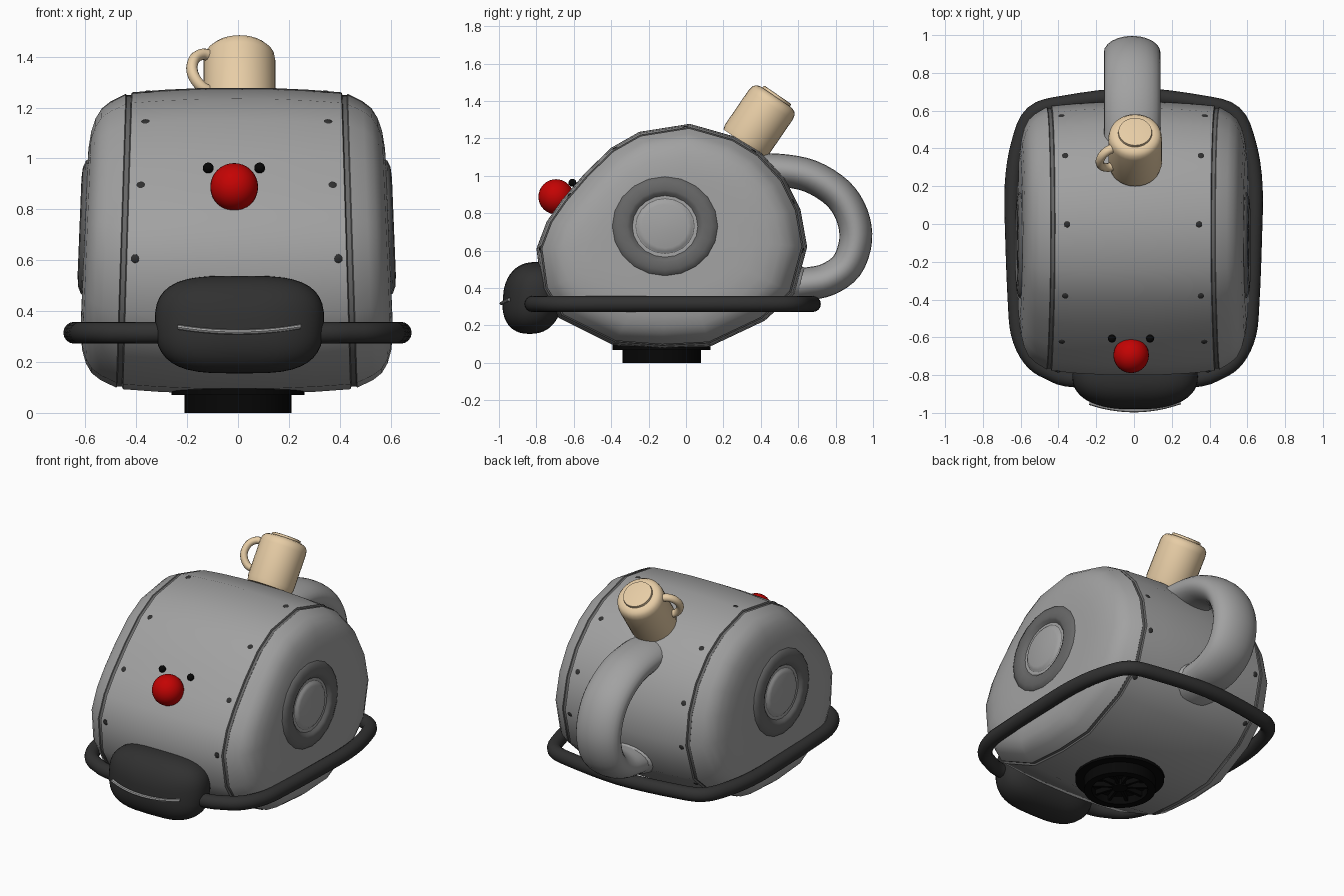
import bpy, bmesh, math
from mathutils import Vector, Matrix
from mathutils.bvhtree import BVHTree

if "Cube" in bpy.data.objects:
    bpy.data.objects.remove(bpy.data.objects["Cube"])


def mat(name, r, g, b):
    m = bpy.data.materials.new(name)
    m.diffuse_color = (r, g, b, 1)
    m.use_nodes = True
    m.node_tree.nodes["Principled BSDF"].inputs["Base Color"].default_value = m.diffuse_color
    return m


GREY = mat("body grey", .36, .36, .36)
MID = mat("mid grey", .135, .135, .135)
DARK = mat("dark rubber", .03, .03, .03)
BLACK = mat("black", .002, .002, .002)
RED = mat("red", .55, .001, .001)
TAN = mat("tan", .80, .61, .38)


def finish(bm, name, mats, angle=40, matrix=None):
    if matrix is not None:
        bm.transform(matrix)
    bmesh.ops.recalc_face_normals(bm, faces=bm.faces)
    me = bpy.data.meshes.new(name)
    bm.to_mesh(me)
    for m in mats:
        me.materials.append(m)
    me.shade_smooth()
    me.set_sharp_from_angle(angle=math.radians(angle))
    ob = bpy.data.objects.new(name, me)
    bpy.context.collection.objects.link(ob)
    return ob


def loft(rings, closed=False, caps=True):
    """Skin a list of closed rings; material index may be set by the caller."""
    bm = bmesh.new()
    vs = [[bm.verts.new(p) for p in r] for r in rings]
    n = len(vs[0])
    for i in range(len(vs) if closed else len(vs) - 1):
        a, b = vs[i], vs[(i + 1) % len(vs)]
        for j in range(n):
            k = (j + 1) % n
            bm.faces.new((a[j], a[k], b[k], b[j]))
    if caps and not closed:
        bm.faces.new(vs[0])
        bm.faces.new(vs[-1])
    return bm


def smooth_path(pts, closed, steps=4):
    """Catmull-Rom curve through the points."""
    p = [Vector(q) for q in pts]
    n, out = len(p), []
    at = lambda i: p[i % n] if closed else p[min(max(i, 0), n - 1)]
    for i in range(n if closed else n - 1):
        a, b, c, d = at(i - 1), at(i), at(i + 1), at(i + 2)
        for s in range(steps):
            t = s / steps
            out.append(.5 * (2 * b + (c - a) * t + (2 * a - 5 * b + 4 * c - d) * t * t
                             + (3 * b - a - 3 * c + d) * t ** 3))
    if not closed:
        out.append(p[-1])
    return out


def sweep(pts, normal, a, b, closed=False, sides=16):
    """Tube along a planar path: half-size a along the plane normal, b in the plane."""
    path = smooth_path(pts, closed)
    nrm, n, rings = Vector(normal).normalized(), len(path), []
    for i, p in enumerate(path):
        nxt = path[(i + 1) % n] if closed else path[min(i + 1, n - 1)]
        prv = path[i - 1] if closed or i else p
        side = (nxt - prv).normalized().cross(nrm).normalized()
        rings.append([p + nrm * a * math.cos(u) + side * b * math.sin(u)
                      for u in (math.tau * k / sides for k in range(sides))])
    return loft(rings, closed)


def lathe(profile, sides):
    """Revolve (radius, height) pairs around z."""
    return loft([[(max(r, .001) * math.cos(math.tau * k / sides),
                   max(r, .001) * math.sin(math.tau * k / sides), h) for k in range(sides)]
                 for r, h in profile])


# Body shell: side profile lofted across x, with grooved seams
PROFILE = [(.02, 1.278), (-.25, 1.235), (-.40, 1.15), (-.54, 1.015), (-.665, .87), (-.745, .755),
           (-.80, .61), (-.77, .39), (-.68, .24), (-.39, .095), (-.13, .075), (.13, .088),
           (.42, .225), (.58, .37), (.648, .62), (.612, .82), (.53, .985), (.40, 1.125), (.26, 1.21)]
HALF = [(.15, .998), (.30, .987), (.437, .970), (.441, .953), (.459, .953), (.463, .960), (.525, .91),
        (.56, .865), (.584, .80), (.60, .715), (.609, .60), (.61, .48)]
SHIFT = -.005
width = lambda z: 1.03 - .07 * z
rings = []
for x, s in [(-x, s) for x, s in reversed(HALF)] + [(0, 1)] + HALF:
    ring = []
    for y, z in PROFILE:
        y2, z2 = -.06 + (y + .06) * s, .68 + (z - .68) * s
        ring.append((x * width(z2) + SHIFT, y2, z2))
    rings.append(ring)
bm = loft(rings)
for f in bm.faces:
    c = f.calc_center_median()
    if .4375 < abs(c.x - SHIFT) / width(c.z) < .4625:
        f.material_index = 1
bmesh.ops.recalc_face_normals(bm, faces=bm.faces)
tree = BVHTree.FromBMesh(bm)
finish(bm, "body", [GREY, MID], 45)

# Screws on both edges of the middle panel
for y, z in [(-.38, 1.145), (-.645, .905), (-.79, .605), (0, 1.275), (.37, 1.14), (.60, .87),
             (.64, .60), (.52, .32)]:
    for s in (-1, 1):
        o = Vector((s * (.40 - .045 * (z - .6) / .6) + SHIFT, -.06, .68))
        hit, nrm, _, _ = tree.ray_cast(o, Vector((0, y + .06, z - .68)).normalized())
        m = Matrix.Translation(hit) @ nrm.to_track_quat('Z', 'Y').to_matrix().to_4x4()
        finish(lathe([(.017, -.01), (.017, .0), (.010, .004), (0, .004)], 12), "screw", [DARK], 40, m)

# Round side plates: dark ring with a light hub
for s in (-1, 1):
    bm = lathe([(.29, -.06), (.29, -.01), (.278, .008), (.25, .019), (.205, .023), (.19, .016),
                (.172, -.001), (.155, .003), (.145, .012), (.125, .018), (0, .020)], 20)
    for f in bm.faces:
        if Vector(f.calc_center_median().xy).length < .15 and f.calc_center_median().z > -.03:
            f.material_index = 1
    m = (Matrix.Translation((s * .595 + SHIFT, -.112, .73)) @ Matrix.Rotation(-s * .04, 4, 'Y')
         @ Matrix.Rotation(s * math.pi / 2, 4, 'Y') @ Matrix.Diagonal((.94, 1, 1, 1)))
    finish(bm, "side_plate", [MID, GREY], 40, m)

# Bumper rail around the body
half = [(.35, .640), (.53, .585), (.605, .42), (.638, .2), (.634, -.1), (.622, -.4), (.605, -.58),
        (.545, -.71), (.45, -.78), (.28, -.825)]
rail = [(0, .678)] + half + [(-x - .004, y) for x, y in reversed(half)]
finish(sweep([(x, y, .315) for x, y in rail], (0, 0, 1), .043, .043, True), "bumper_rail", [DARK])

# Muzzle: rounded pillow on the front
pw = lambda v, e: math.copysign(abs(v) ** e, v)
rings = []
for i in range(1, 24):
    v = math.pi * (i / 24 - .5)
    ring = []
    for k in range(40):
        u = math.tau * k / 40
        x = .332 * pw(math.cos(v), .75) * pw(math.cos(u), .58)
        z = .192 * pw(math.cos(v), .85) * pw(math.sin(u), .72)
        y = .16 * pw(math.sin(v), .85)
        ring.append((x * (1 + .1 * z) + .006, y - .82 + .08 * z + .1 * x * x, .347 + z))
    rings.append(ring)
finish(loft(rings), "muzzle", [DARK], 60)

# Mouth strip
finish(sweep([(x, -.984 + .7 * x * x, .318 + .35 * x * x) for x in
              (-.235, -.16, -.08, 0, .08, .16, .245)], (0, 0, 1), .010, .013, sides=8), "mouth", [GREY])


def ball(name, loc, r, m):
    bm = bmesh.new()
    bmesh.ops.create_uvsphere(bm, u_segments=32, v_segments=16, radius=r)
    finish(bm, name, [m], 60, Matrix.Translation(loc))


# Nose and eyes
ball("nose", (-.015, -.695, .888), .094, RED)
for x in (-.117, .085):
    ball("eye", (x, -.607, .963), .021, BLACK)

# Big rear handle with a flared foot
finish(sweep([(-.010, y, z) for y, z in
              [(.34, 1.03), (.50, 1.03), (.665, .998), (.81, .908), (.887, .79), (.907, .655),
               (.86, .52), (.755, .445), (.63, .42), (.48, .40)]], (1, 0, 0), .15, .088, sides=24),
       "rear_handle", [GREY], 60)
finish(lathe([(.125, -.06), (.115, .0), (.10, .03), (.085, .06)], 24), "handle_foot", [GREY], 60,
       Matrix.Translation((-.010, .58, .425)) @ Matrix.Rotation(-math.pi / 2, 4, 'X')
       @ Matrix.Diagonal((1.5, .95, 1, 1)))

# Upturned mug with its handle
mug = Matrix.Translation((.006, .328, 1.197)) @ Matrix.Rotation(-.6, 4, 'X')
finish(lathe([(.135, -.03), (.142, .0), (.142, .22), (.137, .248), (.122, .265), (.10, .272),
              (.09, .272), (.088, .285), (.08, .287), (0, .287)], 32), "mug", [TAN], 40, mug)
ca, sa = -math.cos(.45), -math.sin(.45)
finish(sweep([(r * ca, r * sa, t) for r, t in [(.12, .045), (.16, .05), (.195, .085), (.208, .13),
                                             (.195, .18), (.16, .21), (.12, .212)]],
             (-sa, ca, 0), .024, .022, sides=12), "mug_handle", [TAN], 60, mug)

# Foot: hollow drum with a spoked wheel inside, open to the ground
foot = Matrix.Translation((0, -.13, 0))
finish(lathe([(0, .10), (.262, .10), (.262, .07), (.21, .07), (.21, .0), (.165, .0), (.165, .05), (0, .05)], 32),
       "foot", [BLACK], 40, foot)
finish(lathe([(0, .06), (.045, .06), (.045, .012), (0, .012)], 20), "foot_hub", [BLACK], 40, foot)
for k in range(10):
    bm = bmesh.new()
    bmesh.ops.create_cube(bm, size=1)
    finish(bm, "foot_spoke", [BLACK], 40, foot @ Matrix.Rotation(math.tau * k / 10, 4, 'Z')
           @ Matrix.Translation((.10, 0, .035)) @ Matrix.Diagonal((.14, .016, .034, 1)))
